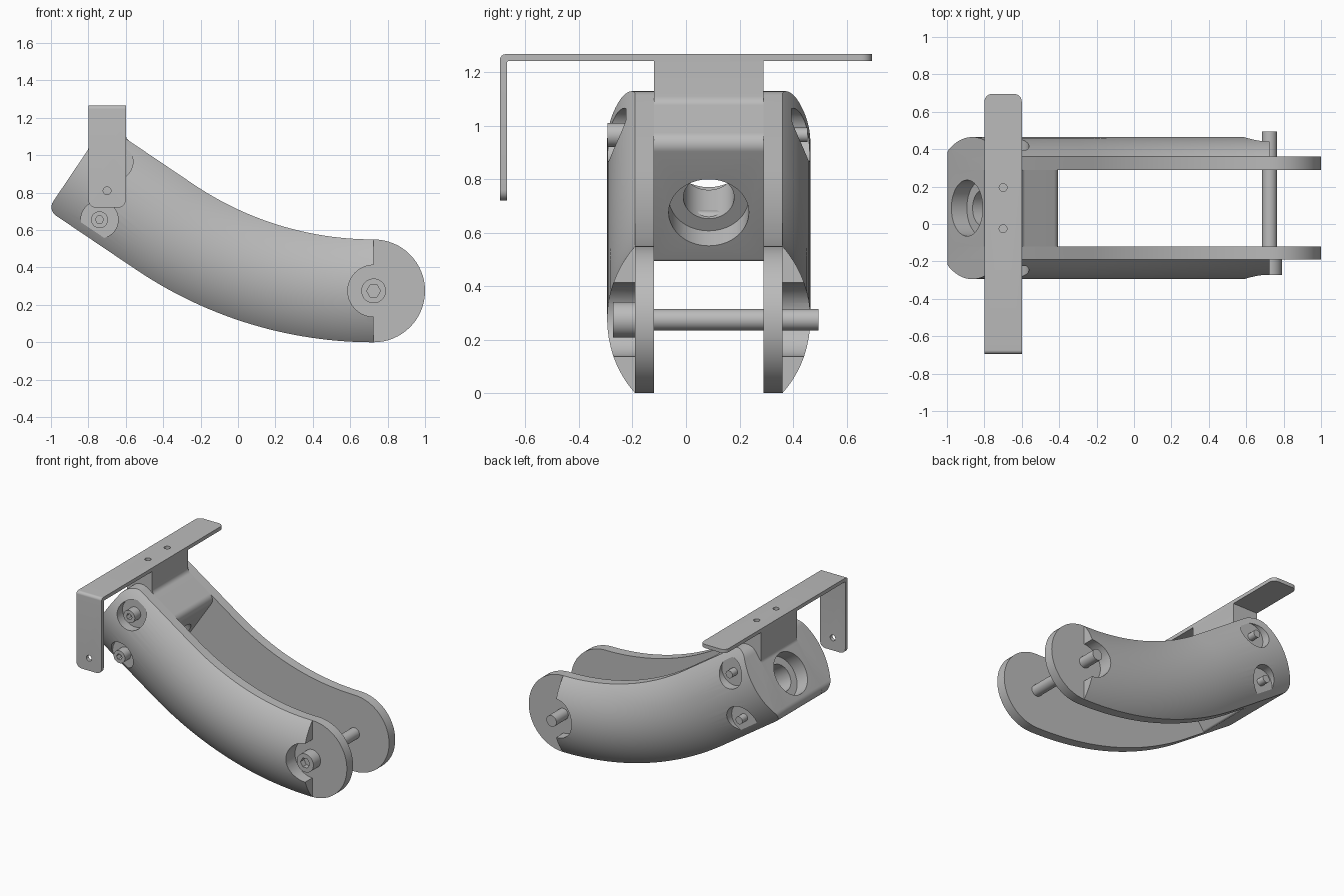
import bpy, bmesh, math
from mathutils import Vector

if "Cube" in bpy.data.objects:
    bpy.data.objects.remove(bpy.data.objects["Cube"])

gray = bpy.data.materials.new("plain_gray")
gray.use_nodes = True
gray.diffuse_color = (0.5, 0.5, 0.5, 1)
gray.node_tree.nodes["Principled BSDF"].inputs["Base Color"].default_value = gray.diffuse_color

MID = 0.085                      # y of the arm assembly's symmetry plane
W = 0.55                         # arm width
R = 2.27                         # outer bend radius
BEND = math.radians(34)
END = 0.572                      # length of the straight part
PLATE, BULGE, GAP = 0.07, 0.105, 0.205
PIVOT = (0.725, 0.275)
LOW_R, HIGH_R = 0.055, 0.09      # corner radii at the head end


# Point on the arm: angle round the bend, distance along the straight, width from the outer edge
def arm_point(ang, s, v):
    r = R - v
    return Vector((PIVOT[0] - r * math.sin(ang) - s * math.cos(BEND),
                   R - r * math.cos(ang) + s * math.sin(BEND)))


def straight(s, v):
    return arm_point(BEND, s, v)


def along_x(a, b, h): return (h, a, b)
def along_y(a, b, h): return (a, h, b)
def along_z(a, b, h): return (a, b, h)


# Around the bore: h runs along the straight part of the arm
def along_arm(a, b, h):
    p = straight(h, b)
    return (p.x, a, p.y)


def finish(name, bm):
    bmesh.ops.recalc_face_normals(bm, faces=bm.faces)
    me = bpy.data.meshes.new(name)
    bm.to_mesh(me)
    bm.free()
    me.materials.append(gray)
    ob = bpy.data.objects.new(name, me)
    bpy.context.collection.objects.link(ob)
    return ob


def loft(name, rings):
    bm = bmesh.new()
    rows = [[bm.verts.new(p) for p in ring] for ring in rings]
    n = len(rows[0])
    for a, b in zip(rows, rows[1:]):
        for i in range(n):
            j = (i + 1) % n
            bm.faces.new((a[i], a[j], b[j], b[i]))
    bm.faces.new(rows[0])
    bm.faces.new(rows[-1])
    return finish(name, bm)


def prism(name, pts, h0, h1, place=along_y):
    return loft(name, [[place(a, b, h) for a, b in pts] for h in (h0, h1)])


def circle(c, r, n=40):
    return [(c[0] + r * math.cos(math.tau * i / n), c[1] + r * math.sin(math.tau * i / n)) for i in range(n)]


# Polygon of (point, radius) with its corners rounded
def rounded(corners, steps=6):
    out = []
    for i, (p, r) in enumerate(corners):
        if not r:
            out.append(p)
            continue
        u = (corners[i - 1][0] - p).normalized()
        w = (corners[(i + 1) % len(corners)][0] - p).normalized()
        half = u.angle(w) / 2
        d = r / math.tan(half)
        c = p + (u + w).normalized() * r / math.sin(half)
        a, b = p + u * d - c, p + w * d - c
        out += [c + a.lerp(b, k / steps).normalized() * r for k in range(steps + 1)]
    return out


def cut(ob, cutters):
    for c in cutters:
        mod = ob.modifiers.new("cut", 'BOOLEAN')
        mod.object, mod.operation, mod.solver = c, 'DIFFERENCE', 'EXACT'
    deps = bpy.context.evaluated_depsgraph_get()
    ob.data = bpy.data.meshes.new_from_object(ob.evaluated_get(deps))
    ob.modifiers.clear()
    for c in cutters:
        bpy.data.objects.remove(c)


def smooth(ob):
    bpy.ops.object.select_all(action='DESELECT')
    ob.select_set(True)
    bpy.context.view_layer.objects.active = ob
    bpy.ops.object.shade_smooth_by_angle(angle=math.radians(30))


# Arms: flat plate inside, domed shell outside, rounded at the head end
screws = [straight(0.312, 0.112), straight(0.42, 0.413)]
stations = [(BEND * i / 28, 0) for i in range(29)]
stations += [(BEND, END - HIGH_R + HIGH_R * math.sin(math.pi / 2 * k / 10)) for k in range(11)]
DOME = (W * W / 4 + BULGE ** 2) / (2 * BULGE)


# How far a corner of radius r draws the edge in at distance s
def inset(s, r):
    return r - math.sqrt(max(0, r * r - max(0, s - END + r) ** 2))


def arm_ring(side, ang, s, n=24):
    low_v, high_v = inset(s, LOW_R), W - inset(s, HIGH_R)
    section = [(low_v, 0)]
    for i in range(n + 1):
        v = (low_v + high_v) / 2 - (high_v - low_v) / 2 * math.cos(math.pi * i / n)
        section.append((v, PLATE + math.sqrt(DOME ** 2 - (v - W / 2) ** 2) - DOME + BULGE))
    section.append((high_v, 0))
    ring = []
    for v, t in section:
        p = arm_point(ang, s, v)
        ring.append((p.x, MID + side * (GAP + t), p.y))
    return ring


for side, label in ((-1, "front"), (1, "back")):
    arm = loft(label + "_arm", [arm_ring(side, *st) for st in stations])
    far = MID + side * 0.5
    pockets = [prism("pivot_pocket", circle(PIVOT, 0.138), MID + side * (GAP + PLATE), far)]
    pockets += [prism("screw_pocket", circle(c, 0.1), MID + side * 0.31, far) for c in screws]
    cut(arm, pockets)
    smooth(arm)
    half_disc = [(PIVOT[0] + W / 2 * math.cos(a), PIVOT[1] + W / 2 * math.sin(a))
                 for a in (math.pi * (i / 32 - 0.5) for i in range(33))]
    smooth(prism(label + "_arm_end", half_disc, MID + side * GAP, MID + side * (GAP + PLATE)))

# Head block with the bracket post, bored along the arm
low, high = straight(0.18, 0), straight(0.18, W)
top_edge = high + (straight(1, W) - straight(0, W)) * ((high.x + 0.6) / math.cos(BEND))
end_low, end_high = straight(END, 0), straight(END, W)
end_edge = end_low + (end_high - end_low) * ((-0.8 - end_low.x) / (end_high.x - end_low.x))
block = prism("head_block", rounded([
    (end_low, LOW_R), (low, 0.015), (high, 0.05), (top_edge, 0.04),
    (Vector((-0.6, 1.242)), 0), (Vector((-0.8, 1.242)), 0), (end_edge, 0.04)]),
    MID - GAP, MID + GAP)
bore = (MID, 0.225)
cut(block, [prism("bore", circle(bore, 0.095), 0, 1, along_arm),
            prism("inner_counterbore", circle(bore, 0.15), 0, 0.28, along_arm),
            prism("outer_counterbore", circle(bore, 0.15), END - 0.1, 1, along_arm)])
smooth(block)

# Bent strap on top, with rounded ends and small holes
Y, TOP, BOTTOM, T = 0.695, 1.267, 0.72, 0.026
strap = prism("bracket_strap", rounded([
    (Vector((Y, TOP)), 0), (Vector((-Y, TOP)), 0.02), (Vector((-Y, BOTTOM)), 0),
    (Vector((-Y + T, BOTTOM)), 0), (Vector((-Y + T, TOP - T)), 0.005), (Vector((Y, TOP - T)), 0)]),
    -0.8, -0.6, along_x)
bm = bmesh.new()
bm.from_mesh(strap.data)
tips = [e for e in bm.edges if abs(e.calc_length() - T) < 0.001
        and all(v.co.y > Y - 0.01 or v.co.z < BOTTOM + 0.01 for v in e.verts)]
bmesh.ops.bevel(bm, geom=tips, offset=0.04, segments=6, profile=0.5, affect='EDGES')
bm.to_mesh(strap.data)
bm.free()
cut(strap, [prism("hole", circle((-0.7, y), 0.021, 20), 1.2, 1.3, along_z) for y in (-0.025, 0.195)]
    + [prism("hole", circle((-0.7, 0.81), 0.021, 20), -0.8, -0.6)])
smooth(strap)


# Socket-head screws through both arms
def screw(name, c, head_r, rod_r, hex_r, y_head, y_seat, y_tip):
    head = prism(name + "_head", circle(c, head_r), y_head, y_seat)
    cut(head, [prism("socket", circle(c, hex_r, 6), y_head - 0.1, y_head + 0.04)])
    smooth(head)
    smooth(prism(name + "_rod", circle(c, rod_r, 28), y_seat, y_tip))


screw("pivot_screw", PIVOT, 0.066, 0.04, 0.037, -0.272, -0.19, 0.495)
for c, name in zip(screws, ("lower_screw", "upper_screw")):
    screw(name, c, 0.045, 0.027, 0.022, -0.293, -0.225, 0.455)
